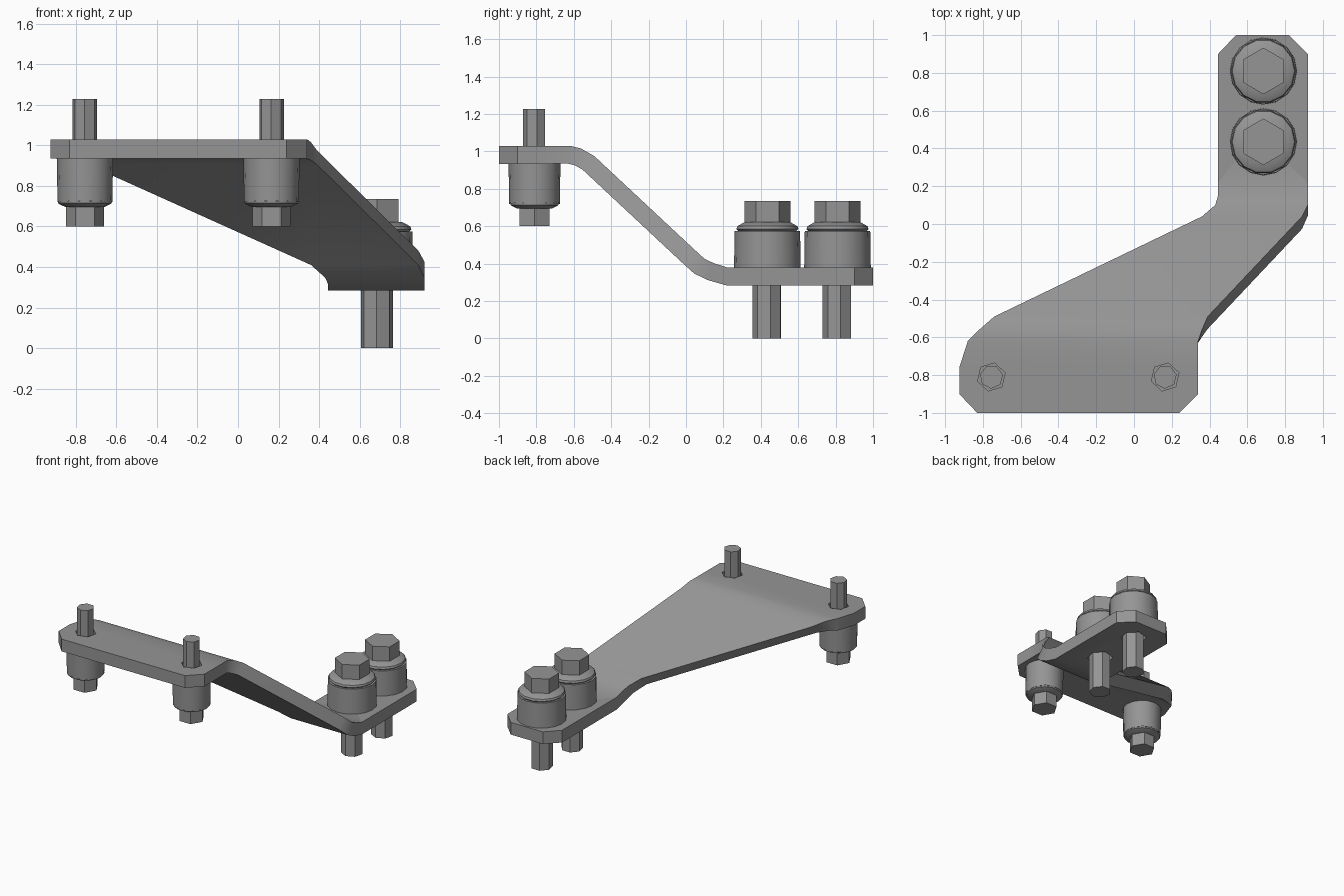
import bpy, bmesh
from math import sin, cos, pi, radians

cube = bpy.data.objects.get("Cube")
if cube:
    bpy.data.objects.remove(cube, do_unlink=True)

steel = bpy.data.materials.new("grey steel")
steel.use_nodes = True
grey = (0.3, 0.3, 0.3, 1)
steel.diffuse_color = grey
steel.node_tree.nodes["Principled BSDF"].inputs["Base Color"].default_value = grey


def finish(bm, name):
    """Turn a bmesh into a grey object with sharp edges kept."""
    bmesh.ops.recalc_face_normals(bm, faces=bm.faces)
    mesh = bpy.data.meshes.new(name)
    bm.to_mesh(mesh)
    bm.free()
    mesh.materials.append(steel)
    ob = bpy.data.objects.new(name, mesh)
    bpy.context.collection.objects.link(ob)
    smooth(ob)
    return ob


def smooth(ob):
    bpy.ops.object.select_all(action='DESELECT')
    ob.select_set(True)
    bpy.context.view_layer.objects.active = ob
    bpy.ops.object.shade_smooth_by_angle(angle=radians(32))


def skin(bm, rings):
    """Bridge matching rings of points and cap both ends."""
    loops = [[bm.verts.new(p) for p in ring] for ring in rings]
    n = len(loops[0])
    for a, b in zip(loops, loops[1:]):
        for i in range(n):
            j = (i + 1) % n
            bm.faces.new((a[i], a[j], b[j], b[i]))
    bm.faces.new(loops[0])
    bm.faces.new(loops[-1])


def lathe(name, x, y, profile, sides, turn=0.0):
    bm = bmesh.new()
    skin(bm, [[(x + r * cos(turn + 2 * pi * i / sides),
                y + r * sin(turn + 2 * pi * i / sides), z)
               for i in range(sides)] for r, z in profile])
    return finish(bm, name)


# Bent bracket plate: y, left x, right x, top z, slope in degrees
stations = [
    (-1.00, -0.83, 0.24, 1.03, 0), (-0.90, -0.925, 0.34, 1.03, 0),
    (-0.76, -0.925, 0.34, 1.03, 0), (-0.62, -0.88, 0.34, 1.03, 5),
    (-0.56, -0.82, 0.36, 1.015, 23), (-0.49, -0.74, 0.39, 0.975, 43),
    (0.04, 0.36, 0.89, 0.48, 43), (0.10, 0.43, 0.92, 0.425, 36),
    (0.15, 0.445, 0.92, 0.402, 22), (0.22, 0.445, 0.92, 0.38, 3),
    (0.90, 0.445, 0.92, 0.38, 0), (1.00, 0.54, 0.82, 0.38, 0),
]
thick = 0.096
rings = []
for y, xl, xr, z, slope in stations:
    a = radians(slope)
    yb, zb = y - thick * sin(a), z - thick * cos(a)
    rings.append([(xl, y, z), (xr, y, z), (xr, yb, zb), (xl, yb, zb)])
bm = bmesh.new()
skin(bm, rings)
plate = finish(bm, "bracket_plate")

front_spots = [("right", -0.755, -0.81), ("left", 0.165, -0.81)]
rear_spots = [("inner", 0.685, 0.435), ("outer", 0.685, 0.81)]


def drill(x, y, r, z):
    """Cut a stud hole through the plate."""
    cutter = lathe("hole_cutter", x, y, [(r, z - 0.2), (r, z + 0.2)], 6, 0.3)
    mod = plate.modifiers.new("hole", 'BOOLEAN')
    mod.operation = 'DIFFERENCE'
    mod.solver = 'EXACT'
    mod.object = cutter
    bpy.context.view_layer.objects.active = plate
    bpy.ops.object.modifier_apply(modifier=mod.name)
    bpy.data.objects.remove(cutter, do_unlink=True)


# Front bolts hang below the plate, studs pointing up
for side, x, y in front_spots:
    drill(x, y, 0.076, 1.0)
    lathe(f"front_{side}_bushing", x, y, [(0.135, 0.72), (0.139, 0.936)], 16)
    lathe(f"front_{side}_washer", x, y,
          [(0.095, 0.695), (0.13, 0.712), (0.135, 0.725), (0.125, 0.74)], 14)
    lathe(f"front_{side}_bolt_head", x, y, [(0.094, 0.60), (0.094, 0.71)], 6)
    lathe(f"front_{side}_stud", x, y, [(0.062, 0.9), (0.062, 1.228)], 7, 0.2)

# Rear bolts stand on the lower end, studs pointing down
for side, x, y in rear_spots:
    drill(x, y, 0.092, 0.33)
    lathe(f"rear_{side}_bushing", x, y, [(0.178, 0.379), (0.175, 0.575)], 16)
    lathe(f"rear_{side}_washer", x, y,
          [(0.155, 0.57), (0.17, 0.585), (0.165, 0.6), (0.125, 0.622)], 14)
    lathe(f"rear_{side}_bolt_head", x, y, [(0.123, 0.6), (0.123, 0.735)], 6, pi / 2)
    lathe(f"rear_{side}_stud", x, y, [(0.08, 0), (0.08, 0.45)], 7, 0.2)

smooth(plate)
